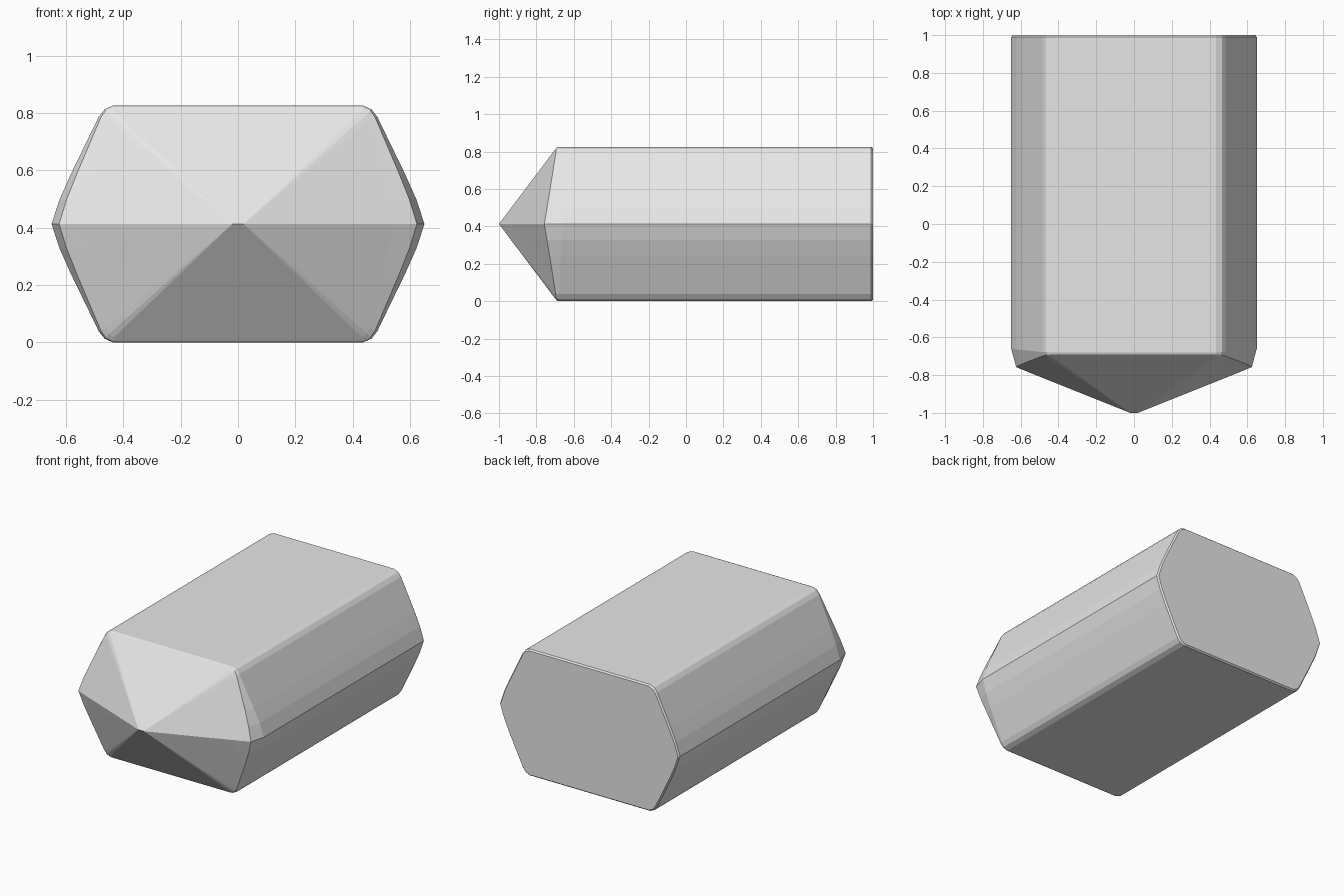
import bpy
import bmesh

if "Cube" in bpy.data.objects:
    bpy.data.objects.remove(bpy.data.objects["Cube"], do_unlink=True)

MID = 0.413

# Quarter outline: (x, height above middle) for the body and for the nose rim
BODY = [(0.65, 0), (0.622, 0.085), (0.582, 0.175), (0.485, 0.375), (0.465, 0.4), (0.435, 0.413)]
RIM = [(0.545, 0), (0.524, 0.085), (0.501, 0.175), (0.458, 0.36), (0.45, 0.383), (0.432, 0.395)]


def rim_depth(i):
    return -0.79 + 0.088 * RIM[i][1] / RIM[-1][1]


def bevel(i):
    # Rounded step between body edge and nose rim
    (bx, bz), (rx, rz) = BODY[i], RIM[i]
    return (0.75 * bx + 0.25 * rx, 0.25 * (-0.66) + 0.75 * rim_depth(i), 0.75 * bz + 0.25 * rz)


def mirrored_loop(quarter):
    """Mirror a quarter outline into a full closed loop."""
    top = quarter + [(-x, y, z) for x, y, z in reversed(quarter)]
    bottom = [(x, y, -z) for x, y, z in reversed(top[1:-1])]
    return [(x, y, z + MID) for x, y, z in top + bottom]


n = range(len(BODY))
sections = [
    [(x * 0.988, 1.0, z * 0.98) for x, z in BODY],        # back face edge
    [(x, 0.99, z) for x, z in BODY],                      # back bevel
    [(x, -0.66 - 0.02 * z / MID, z) for x, z in BODY],    # front of the body
    [bevel(i) for i in n],                                # shoulder bevel
    [(RIM[i][0], rim_depth(i), RIM[i][1]) for i in n],    # nose rim
    [(0.02, -1.0, 0) for i in n],                         # short tip edge
]

bm = bmesh.new()
rings = [[bm.verts.new(p) for p in mirrored_loop(s)] for s in sections]
bm.faces.new(rings[0])
for a, b in zip(rings, rings[1:]):
    for i in range(len(a)):
        j = (i + 1) % len(a)
        bm.faces.new((a[i], a[j], b[j], b[i]))
bmesh.ops.remove_doubles(bm, verts=bm.verts, dist=0.0005)
bmesh.ops.recalc_face_normals(bm, faces=bm.faces)

mesh = bpy.data.meshes.new("pointed_prism")
bm.to_mesh(mesh)
bm.free()

# Plain grey material
grey = bpy.data.materials.new("light_grey")
grey.use_nodes = True
colour = (0.8, 0.8, 0.8, 1)
grey.diffuse_color = colour
grey.node_tree.nodes["Principled BSDF"].inputs["Base Color"].default_value = colour
mesh.materials.append(grey)

prism = bpy.data.objects.new("pointed_prism", mesh)
bpy.context.collection.objects.link(prism)
